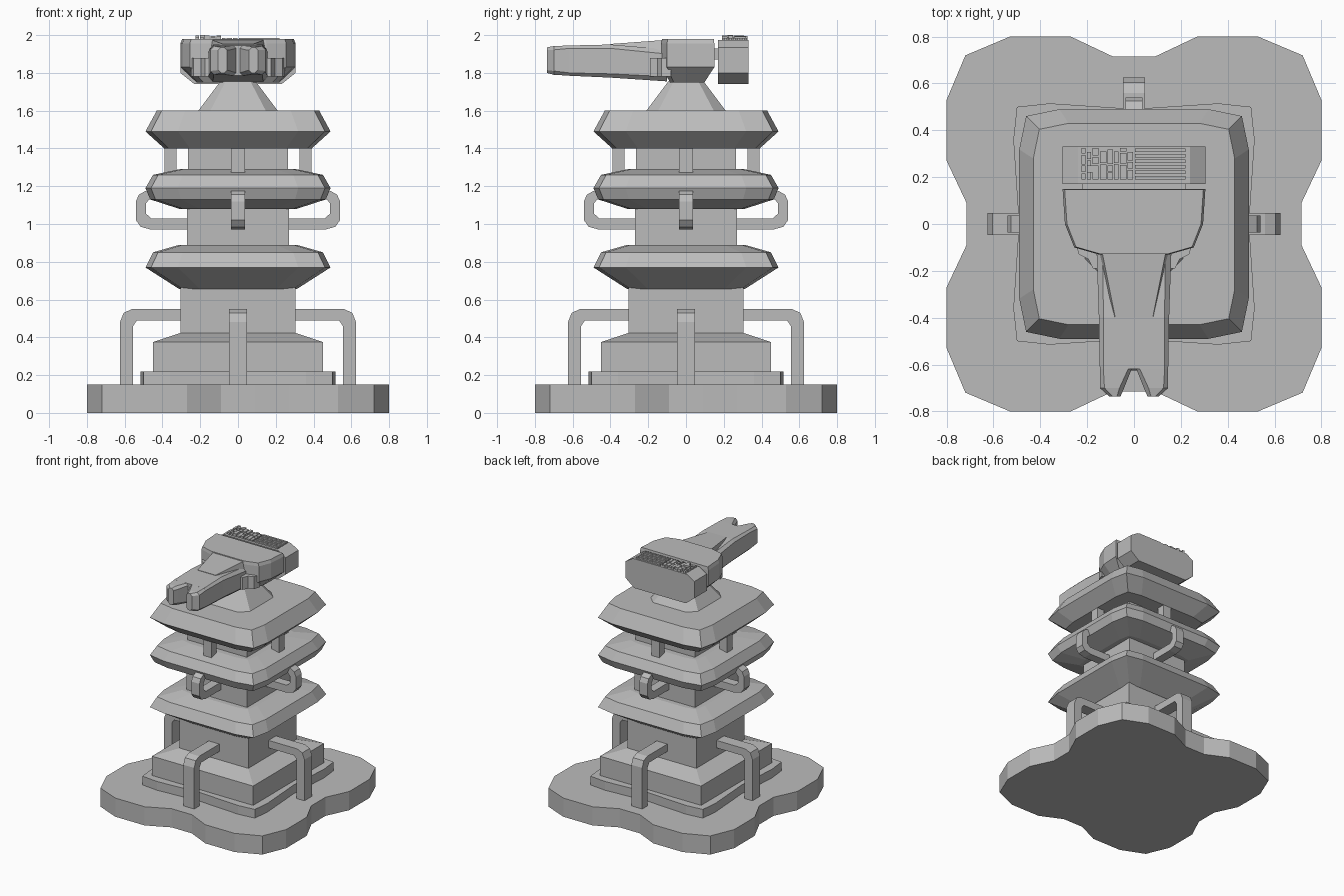
import bpy, bmesh, math, random
from mathutils import Matrix, Vector

random.seed(4)
cube = bpy.data.objects.get("Cube")
if cube:
    bpy.data.objects.remove(cube)

grey = bpy.data.materials.new("stone_grey")
grey.use_nodes = True
COLOUR = (0.5, 0.5, 0.5, 1)
grey.diffuse_color = COLOUR
grey.node_tree.nodes["Principled BSDF"].inputs["Base Color"].default_value = COLOUR


def finish(name, bm, turn=0):
    bmesh.ops.recalc_face_normals(bm, faces=bm.faces)
    bm.transform(Matrix.Rotation(turn, 4, "Z"))
    mesh = bpy.data.meshes.new(name)
    bm.to_mesh(mesh)
    bm.free()
    mesh.materials.append(grey)
    obj = bpy.data.objects.new(name, mesh)
    bpy.context.collection.objects.link(obj)
    return obj


def loft(name, rings, turn=0):
    """Skin a list of closed rings and cap both ends."""
    bm = bmesh.new()
    vs = [[bm.verts.new(p) for p in ring] for ring in rings]
    n = len(vs[0])
    for a, b in zip(vs, vs[1:]):
        for i in range(n):
            j = (i + 1) % n
            bm.faces.new((a[i], a[j], b[j], b[i]))
    bm.faces.new(vs[0])
    bm.faces.new(vs[-1])
    return finish(name, bm, turn)


def box(name, x0, x1, y0, y1, z0, z1, turn=0):
    outline = [(x0, y0), (x1, y0), (x1, y1), (x0, y1)]
    return loft(name, [level(outline, z0), level(outline, z1)], turn)


def level(outline, z, sx=1, sy=1):
    return [(x * sx, y * sy, z) for x, y in outline]


def quarter_turns(points):
    """Repeat one quarter of an outline about the z axis."""
    out = []
    for k in range(4):
        m = Matrix.Rotation(k * math.pi / 2, 2)
        out += [tuple(m @ Vector(p)) for p in points]
    return out


def stack(name, outline, profile):
    return loft(name, [level(outline, z, r, r) for r, z in profile])


def section(y, x0, x1, z0, z1, c):
    """Chamfered rectangle across the barrel."""
    return [(x, y, z) for x, z in (
        (x0 + c, z0), (x1 - c, z0), (x1, z0 + c), (x1, z1 - c),
        (x1 - c, z1), (x0 + c, z1), (x0, z1 - c), (x0, z0 + c))]


SQUARE = quarter_turns([(1, 1)])
SOFT_SQUARE = quarter_turns([(1, 0), (1, .65), (.94, .94), (.65, 1)])
LOBES = quarter_turns([(.715, -.09), (.715, .09), (.8, .27), (.8, .53), (.72, .72),
                       (.53, .8), (.27, .8)])
PLINTH = quarter_turns([(.49, 0), (.495, .06), (.515, .36), (.5, .5), (.36, .515), (.06, .495)])

# Base and plinth
stack("lobed_base", LOBES, [(1, 0), (1, .15)])
stack("plinth", PLINTH, [(1, .15), (1, .22)])
stack("foot_block", SQUARE, [(.45, .22), (.45, .375), (.3, .425)])

# Tower columns
for label, r, z0, z1 in (("lower", .305, .4, .67), ("middle", .27, .87, 1.1),
                         ("upper", .265, 1.27, 1.42)):
    box(label + "_column", -r, r, -r, r, z0, z1)

# Flared tiers and roof
stack("lower_tier", SOFT_SQUARE, [(.31, .655), (.49, .77), (.45, .85), (.31, .89)])
stack("middle_tier", SOFT_SQUARE, [(.31, 1.08), (.465, 1.13), (.49, 1.19), (.45, 1.26), (.31, 1.29)])
stack("roof", SOFT_SQUARE, [(.39, 1.4), (.49, 1.49), (.43, 1.6)])
NECK = quarter_turns([(1, -.7), (1, .7)])
stack("turret_neck", NECK, [(.21, 1.6), (.09, 1.76)])

# Pipes, handles and posts repeated on the four sides
PIPE = [(.28, .55), (.56, .55), (.605, .53), (.625, .48), (.625, .14), (.555, .14),
        (.555, .46), (.535, .49), (.28, .49)]
HANDLE = [(.25, .97), (.46, .97), (.515, .985), (.54, 1.02), (.54, 1.12), (.525, 1.155),
          (.49, 1.175), (.42, 1.175), (.42, 1.135), (.47, 1.13), (.487, 1.11),
          (.487, 1.055), (.46, 1.03), (.25, 1.03)]
for k, side in enumerate(("left", "back", "right", "front")):
    turn = k * math.pi / 2
    for name, outline, w in (("pipe", PIPE, .048), ("handle", HANDLE, .036)):
        loft(f"{side}_{name}", [[(r, s * w, z) for r, z in outline] for s in (-1, 1)], turn)
    box(f"{side}_post", .325, .39, -.036, .036, 1.24, 1.42, turn)

# Turret housing
half = [(.15, -.13), (.255, -.1), (.295, 0), (.305, .15)]
HOUSING = half + [(-x, y) for x, y in reversed(half)]
loft("turret_housing", [level(HOUSING, 1.75, .72, .65), level(HOUSING, 1.83),
                        level(HOUSING, 1.955), level(HOUSING, 1.98, .97, .98)])
for s, side in ((1, "left"), (-1, "right")):
    cheek = [(s * x, y) for x, y in ((.1, -.08), (.25, -.08), (.235, -.13), (.195, -.15),
                                     (.175, -.19), (.1, -.19))]
    loft(side + "_cheek", [level(cheek, 1.78), level(cheek, 1.88)])

# Barrel with a tapering top ridge and a split muzzle
loft("barrel", [section(-.1, -.16, .16, 1.755, 1.925, .025),
                section(-.4, -.15, .15, 1.775, 1.95, .02),
                section(-.62, -.146, .146, 1.785, 1.945, .015)])
loft("barrel_ridge", [[(-a, y, z0), (a, y, z0), (b, y, z1), (-b, y, z1)]
                      for y, a, b, z0, z1 in ((-.1, .155, .14, 1.9, 1.975),
                                              (-.4, .09, .08, 1.93, 1.953))])
for s, side in ((1, "left"), (-1, "right")):
    rings = [section(-.615, .008, .146, 1.785, 1.945, .015),
             section(-.7, .042, .146, 1.79, 1.942, .02),
             section(-.737, .058, .105, 1.8, 1.935, .015)]
    loft(side + "_muzzle_prong", [[(s * x, y, z) for x, y, z in r] for r in rings])

# Rear counterweight
weight = [(.23, 1.74), (.305, 1.8), (.305, 1.935), (.24, 1.975)]
weight += [(-x, z) for x, z in reversed(weight)]
loft("counterweight", [[(x, y, z) for x, z in weight] for y in (.17, .33)])
box("counterweight_link", -.22, .22, .13, .19, 1.87, 1.93)

# Vent slats on one half of the counterweight, small machinery on the other
for i in range(6):
    y = .19 + i * .0235
    box("vent_slat", .005, .22, y, y + .015, 1.97, 1.985)
x = -.225
while x < -.02:
    w = random.uniform(.015, .03)
    y = .19
    while y < .31:
        d = min(random.uniform(.02, .07), .325 - y)
        top = random.uniform(1.985, 2.0) if x < -.11 else 1.985
        box("machinery_block", x, x + w, y, y + d, 1.97, top)
        y += d + .006
    x += w + .005
box("machinery_cap", -.2, -.175, .22, .25, 1.97, 2.0)
